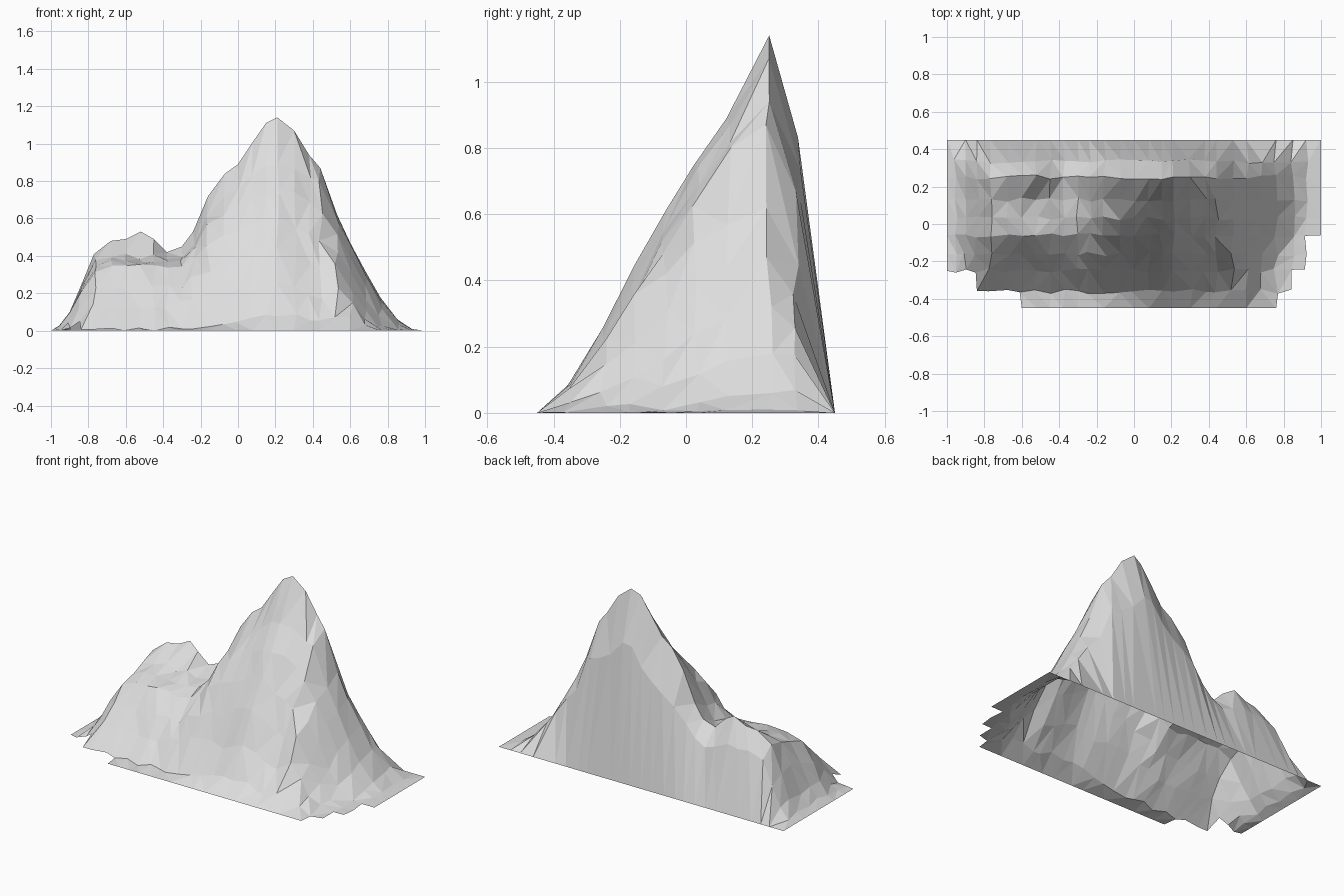
import bpy, bmesh, random

if "Cube" in bpy.data.objects:
    bpy.data.objects.remove(bpy.data.objects["Cube"])

random.seed(11)

# Skyline (x, z), seen from the front
SKY = [(-1, 0), (-.95, .03), (-.9, .1), (-.84, .24), (-.77, .41), (-.68, .48), (-.6, .49),
       (-.52, .53), (-.45, .49), (-.38, .42), (-.3, .45), (-.24, .53), (-.16, .72),
       (-.07, .84), (0, .89), (.08, 1.01), (.15, 1.11), (.21, 1.14), (.3, 1.07),
       (.38, .94), (.44, .87), (.53, .62), (.6, .47), (.68, .32), (.76, .18),
       (.85, .06), (.92, .01), (1, 0)]
# Front slopes (y, z): main peak, and lower left hump with its shelf
MAIN = [(-.45, 0), (-.33, .11), (-.25, .25), (-.16, .43), (-.06, .62), (.03, .77),
        (.14, .92), (.25, 1.14)]
HUMP = [(-.365, 0), (-.33, .04), (-.25, .13), (-.16, .235), (-.06, .35), (.03, .365),
        (.13, .39), (.25, .54)]
SHELF = [(-.9, .6), (-.74, .6), (-.62, 1), (-.36, 1), (-.24, 0)]   # hump weight by x
CUT = [(-.24, .35), (.3, .3), (.39, .4), (.53, .8)]   # how blocky the flanks are
ROWS = [-.45, -.36, -.25, -.16, -.06, .03, .13, .25, .335, .45]


def lerp(table, v):
    if v <= table[0][0]:
        return table[0][1]
    for (a, p), (b, q) in zip(table, table[1:]):
        if v <= b:
            return p + (q - p) * (v - a) / (b - a)
    return table[-1][1]


def height(x, y):
    # The side foothills swing inward towards the front
    if x > .2:
        sx = x + .45 * max(0, .1 - y) * min(1, (x - .2) / .25)
    elif x < -.6:
        sx = x - .5 * max(0, -.1 - y) * min(1, (-.6 - x) / .2)
    else:
        sx = x
    sky = lerp(SKY, sx)
    if y > .25:                      # steep back wall
        k = .75 + .2 * max(0, 1 - sky / .5)
        return sky * lerp([(.25, 1), (.335, k), (.45, 0)], y)
    p = lerp(MAIN, y)
    cut = lerp(CUT, x)
    main = cut * min(p, sky) + (1 - cut) * sky * p / 1.14
    if y < -.3:                      # flat apron left of the main peak
        main *= lerp([(-.25, .2), (.15, 1)], x)
    w = lerp(SHELF, x)
    return main * (1 - w) + min(lerp(HUMP, y), sky) * w


# Mountain: one open faceted sheet
bm = bmesh.new()
grid = []
for j, y in enumerate(ROWS):
    row = []
    for i, (x, _) in enumerate(SKY):
        edge = i in (0, len(SKY) - 1) or j in (0, len(ROWS) - 1)
        ridge = abs(y - .25) < .01
        jx = 0 if edge or ridge else random.uniform(-.014, .014)
        jy = 0 if edge else random.uniform(-.012, .012)
        z = height(x + jx, y if ridge else y + jy)
        if not edge and not ridge and z > .08:
            z += random.uniform(-.01, .01)
        row.append(bm.verts.new((x + jx, y + jy, max(z, 0))))
    grid.append(row)
for j in range(len(ROWS) - 1):
    for i in range(len(SKY) - 1):
        cx = (SKY[i][0] + SKY[i + 1][0]) / 2
        cy = (ROWS[j] + ROWS[j + 1]) / 2
        # Stepped outline at the two front corners
        right = .76 if cy < -.34 else .84 if cy < -.25 else .92 if cy < -.05 else 1
        left = -.62 if cy < -.34 else -.86 if cy < -.25 else -1
        if not left < cx < right:
            continue
        a, b = grid[j][i], grid[j][i + 1]
        c, d = grid[j + 1][i + 1], grid[j + 1][i]
        if random.random() < .5:
            tris = ((a, b, c), (a, c, d))
        else:
            tris = ((a, b, d), (b, c, d))
        for t in tris:
            bm.faces.new(t)
bmesh.ops.delete(bm, geom=[v for v in bm.verts if not v.link_faces], context='VERTS')

me = bpy.data.meshes.new("mountain")
bm.to_mesh(me)
bm.free()
mat = bpy.data.materials.new("pale grey rock")
mat.diffuse_color = (.73, .73, .73, 1)
mat.use_nodes = True
mat.node_tree.nodes["Principled BSDF"].inputs["Base Color"].default_value = mat.diffuse_color
me.materials.append(mat)
ob = bpy.data.objects.new("mountain", me)
bpy.context.collection.objects.link(ob)
